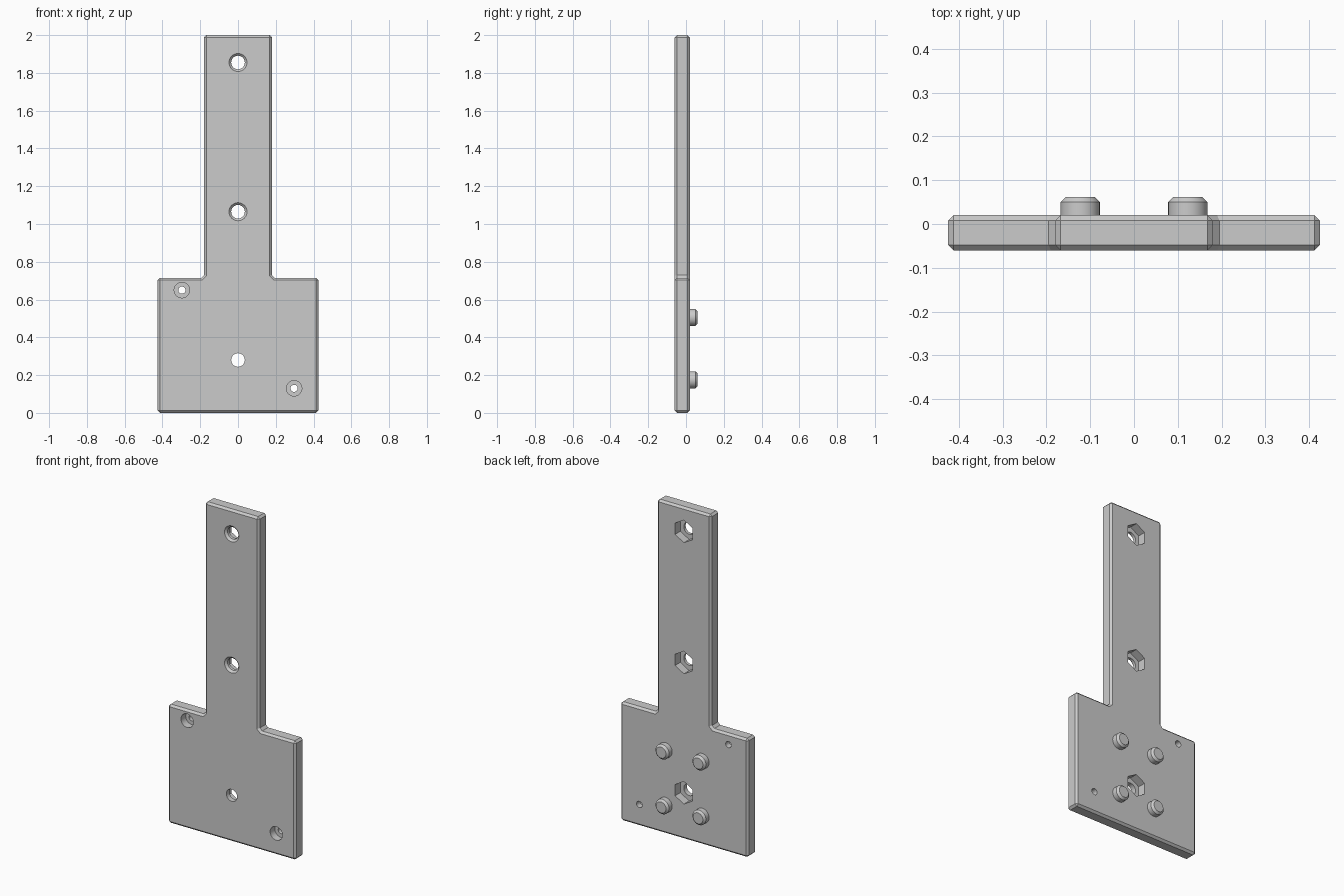
import bpy, bmesh, math

if "Cube" in bpy.data.objects:
    bpy.data.objects.remove(bpy.data.objects["Cube"], do_unlink=True)

FRONT, BACK = -0.06, 0.02
CHAMFER = 0.012

grey = bpy.data.materials.new("plain grey")
grey.use_nodes = True
colour = (0.6, 0.6, 0.6, 1)
grey.diffuse_color = colour
grey.node_tree.nodes["Principled BSDF"].inputs["Base Color"].default_value = colour


def add_object(name, bm):
    bmesh.ops.recalc_face_normals(bm, faces=bm.faces)
    mesh = bpy.data.meshes.new(name)
    bm.to_mesh(mesh)
    bm.free()
    mesh.materials.append(grey)
    obj = bpy.data.objects.new(name, mesh)
    bpy.context.collection.objects.link(obj)
    return obj


def turned(name, x, z, profile, sides=32):
    """Solid turned about the y direction from (y, radius) pairs."""
    bm = bmesh.new()
    rings = []
    for y, r in profile:
        angles = [math.tau * i / sides for i in range(sides)]
        rings.append([bm.verts.new((x + r * math.sin(a), y, z + r * math.cos(a)))
                      for a in angles])
    for low, high in zip(rings, rings[1:]):
        for i in range(sides):
            j = (i + 1) % sides
            bm.faces.new((low[i], low[j], high[j], high[i]))
    bm.faces.new(rings[0])
    bm.faces.new(rings[-1])
    return add_object(name, bm)


def apply_modifier(obj, mod):
    bpy.context.view_layer.objects.active = obj
    bpy.ops.object.modifier_apply(modifier=mod.name)


def smooth(obj):
    bpy.ops.object.select_all(action="DESELECT")
    obj.select_set(True)
    bpy.context.view_layer.objects.active = obj
    bpy.ops.object.shade_smooth_by_angle(angle=math.radians(30))


# Plate: wide base and narrow strap, mirrored outline
half = [(0.425, 0), (0.425, 0.715), (0.195, 0.715), (0.18, 0.73), (0.18, 2)]
outline = half + [(-x, z) for x, z in reversed(half)]
bm = bmesh.new()
face = bm.faces.new([bm.verts.new((x, FRONT, z)) for x, z in outline])
grown = bmesh.ops.extrude_face_region(bm, geom=[face])["geom"]
bmesh.ops.translate(bm, vec=(0, BACK - FRONT, 0),
                    verts=[v for v in grown if isinstance(v, bmesh.types.BMVert)])
plate = add_object("plate", bm)
bevel = plate.modifiers.new("chamfer", "BEVEL")
bevel.width = CHAMFER
bevel.segments = 1
bevel.limit_method = "ANGLE"
bevel.angle_limit = math.radians(60)
apply_modifier(plate, bevel)


def cut(x, z, profile, sides=32):
    cutter = turned("cutter", x, z, profile, sides)
    cutter.hide_render = True
    mod = plate.modifiers.new("cut", "BOOLEAN")
    mod.operation = "DIFFERENCE"
    mod.solver = "EXACT"
    mod.object = cutter
    apply_modifier(plate, mod)
    bpy.data.objects.remove(cutter, do_unlink=True)


# Bolt holes with hexagonal nut pockets at the back, two with chamfered mouths
for z, mouth in ((0.28, 0), (1.065, CHAMFER), (1.855, CHAMFER)):
    profile = [(FRONT - 0.02, 0.036), (BACK + 0.02, 0.036)]
    if mouth:
        profile = [(FRONT - 0.02, 0.048), (FRONT, 0.048),
                   (FRONT + mouth, 0.036), (BACK + 0.02, 0.036)]
    cut(0, z, profile)
    cut(0, z, [(BACK - 0.05, 0.068), (BACK + 0.02, 0.068)], sides=6)

# Counterbored screw holes in opposite corners
for x, z in ((-0.297, 0.65), (0.297, 0.13)):
    cut(x, z, [(FRONT - 0.02, 0.041), (FRONT + 0.045, 0.041),
               (FRONT + 0.045, 0.019), (BACK + 0.02, 0.019)])
smooth(plate)

# Four chamfered pegs on the back
for side, x in (("left", 0.123), ("right", -0.123)):
    for level, z in (("lower", 0.175), ("upper", 0.505)):
        peg = turned(f"{level}_{side}_peg", x, z,
                     [(BACK - 0.005, 0.045), (0.05, 0.045), (0.062, 0.033)])
        smooth(peg)
